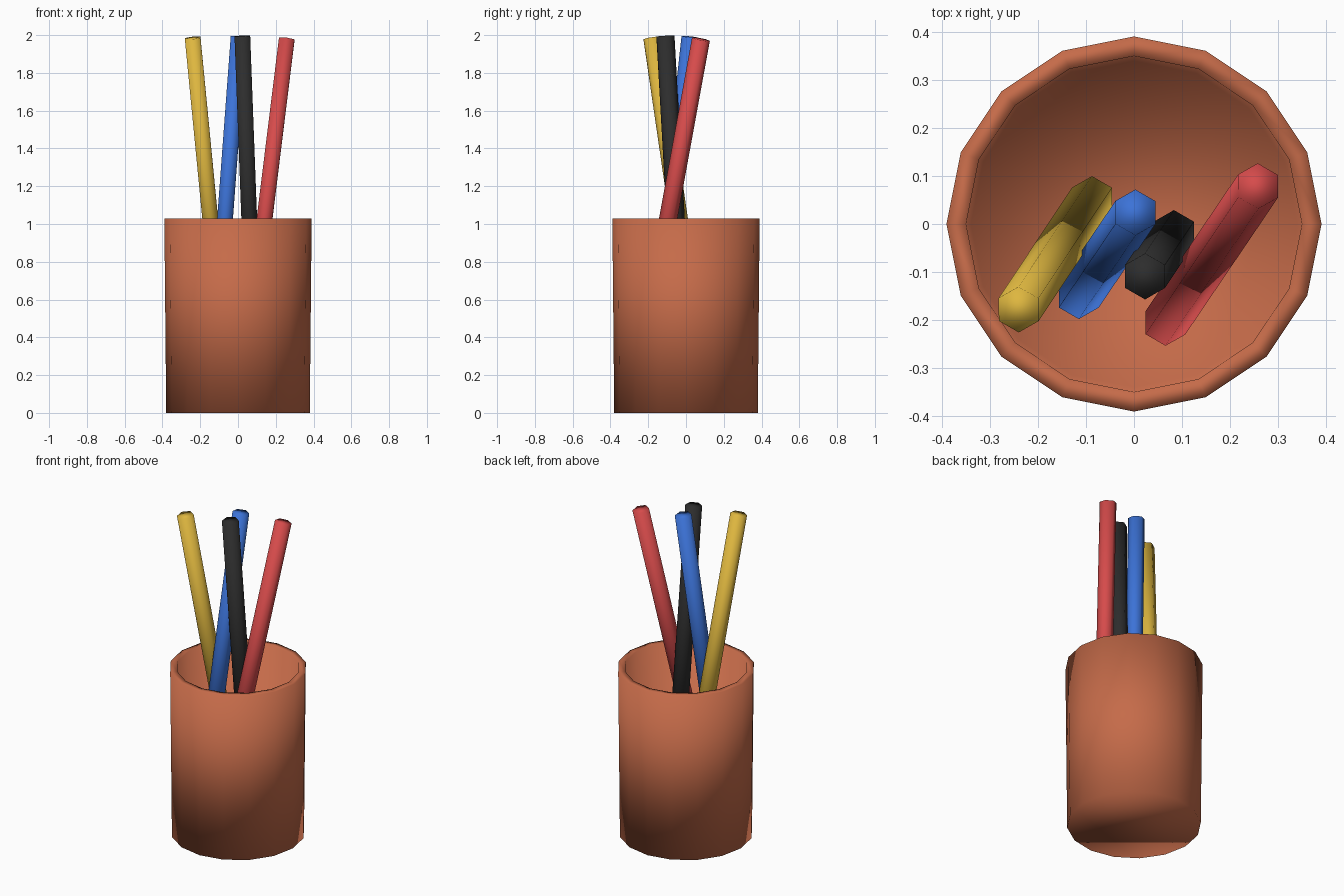
import bpy, bmesh
from mathutils import Vector

cube = bpy.data.objects.get("Cube")
if cube:
    bpy.data.objects.remove(cube, do_unlink=True)


def material(name, rgb):
    mat = bpy.data.materials.new(name)
    mat.use_nodes = True
    color = (*rgb, 1.0)
    mat.diffuse_color = color
    mat.node_tree.nodes["Principled BSDF"].inputs["Base Color"].default_value = color
    return mat


def tapered_prism(name, sides, r_low, r_high, height, mat, open_top=False):
    """Smooth-shaded prism centred on its own origin."""
    bm = bmesh.new()
    bmesh.ops.create_cone(bm, cap_ends=True, segments=sides,
                          radius1=r_low, radius2=r_high, depth=height)
    if open_top:
        lid = [f for f in bm.faces if f.normal.z > 0.9]
        bmesh.ops.delete(bm, geom=lid, context='FACES_ONLY')
    for face in bm.faces:
        face.smooth = True
    mesh = bpy.data.meshes.new(name)
    bm.to_mesh(mesh)
    bm.free()
    mesh.materials.append(mat)
    obj = bpy.data.objects.new(name, mesh)
    bpy.context.collection.objects.link(obj)
    return obj


# Clay cup: open sixteen-sided shell with a thick wall and floor
CUP_HEIGHT = 1.03
cup = tapered_prism("cup", 16, 0.38, 0.39, CUP_HEIGHT,
                    material("terracotta", (0.56, 0.147, 0.067)), open_top=True)
cup.location.z = CUP_HEIGHT / 2
wall = cup.modifiers.new("wall", 'SOLIDIFY')
wall.thickness = 0.04
wall.offset = -1
wall.use_even_offset = True

# Pencils: equal hexagonal sticks, each leaning from a low point to a high point
LENGTH, RADIUS, MID_Z = 1.6, 0.048, 1.197
pencils = [
    ("yellow", (0.73, 0.47, 0.05), (-0.087, 0.052), (-0.24, -0.178)),
    ("blue", (0.045, 0.17, 0.68), (-0.115, -0.15), (0.003, 0.024)),
    ("black", (0.026, 0.026, 0.026), (0.083, -0.019), (0.023, -0.109)),
    ("red", (0.67, 0.07, 0.07), (0.065, -0.206), (0.258, 0.079)),
]
for color, rgb, low, high in pencils:
    low, high = Vector(low), Vector(high)
    lean = high - low
    rise = (LENGTH ** 2 - lean.length_squared) ** 0.5
    axis = Vector((lean.x, lean.y, rise))
    pencil = tapered_prism(color + "_pencil", 6, RADIUS, RADIUS, LENGTH,
                           material(color, rgb))
    pencil.location = ((low + high) / 2).to_3d()
    pencil.location.z = MID_Z
    pencil.rotation_mode = 'QUATERNION'
    pencil.rotation_quaternion = Vector((0, 0, 1)).rotation_difference(axis)
